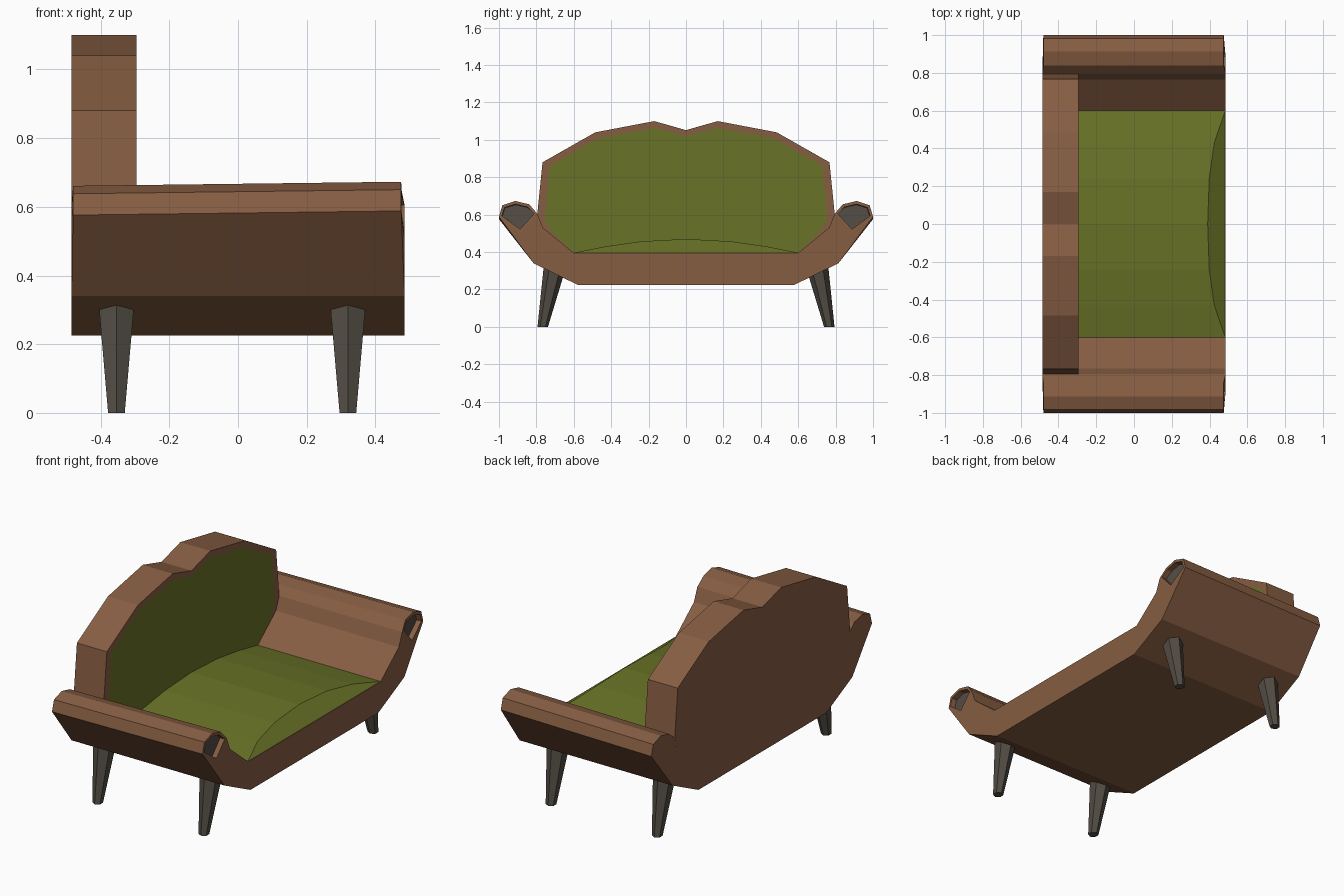
import bpy, bmesh, math
from mathutils import Vector

if "Cube" in bpy.data.objects:
    bpy.data.objects.remove(bpy.data.objects["Cube"])


def material(name, rgb):
    m = bpy.data.materials.new(name)
    m.diffuse_color = (*rgb, 1)
    m.use_nodes = True
    m.node_tree.nodes["Principled BSDF"].inputs["Base Color"].default_value = m.diffuse_color
    return m


LEATHER = material("brown_leather", (0.24, 0.11, 0.055))
FABRIC = material("green_fabric", (0.14, 0.17, 0.02))
DARK = material("dark_wood", (0.085, 0.073, 0.058))


def finish(bm, name, mats):
    bmesh.ops.recalc_face_normals(bm, faces=bm.faces)
    me = bpy.data.meshes.new(name)
    bm.to_mesh(me)
    bm.free()
    for m in mats:
        me.materials.append(m)
    ob = bpy.data.objects.new(name, me)
    bpy.context.collection.objects.link(ob)
    return ob


def mirrored(half):
    """Full loop from a +y half profile; points on y = 0 are not repeated."""
    return half + [(-p[0], *p[1:]) for p in reversed(half) if p[0] != 0]


def bridge(bm, a, b):
    n = len(a)
    for i in range(n):
        bm.faces.new((a[i], a[(i + 1) % n], b[(i + 1) % n], b[i]))


# Body: tub profile with rolled arms, dark recessed plugs at the arm fronts
half = [(0.58, 0.225), (0.815, 0.34), (1.0, 0.588), (0.982, 0.65), (0.912, 0.673),
        (0.838, 0.655), (0.795, 0.605), (0.765, 0.53), (0.6, 0.395)]
loop = mirrored(half)
bm = bmesh.new()
roll = range(2, 6)
n = len(loop)
is_roll = [i in roll or (n - 1 - i) in roll for i in range(n)]
front = [bm.verts.new((0.475 if r else 0.485, y, z)) for (y, z), r in zip(loop, is_roll)]
rear = [bm.verts.new((-0.48 if r else -0.485, y, z - (0.012 if r else 0)))
        for (y, z), r in zip(loop, is_roll)]
bridge(bm, front, rear)
bm.faces.new(rear)
cr, cl = [bm.verts.new((0.485, s * 0.885, 0.505)) for s in (1, -1)]
bm.faces.new(front[:3] + [cr] + front[6:12] + [cl] + front[15:])
plugs = [bm.faces.new(front[2:7] + [cr]), bm.faces.new(front[11:16] + [cl])]
bmesh.ops.recalc_face_normals(bm, faces=bm.faces)
bmesh.ops.inset_individual(bm, faces=plugs, thickness=0.017)
bmesh.ops.inset_individual(bm, faces=plugs, thickness=0.001, depth=-0.03)
for f in plugs:
    f.material_index = 1
finish(bm, "sofa_body", [LEATHER, DARK])

# Backrest: scalloped outline with an inset fabric panel
outer = mirrored([(0.6, 0.39), (0.77, 0.53), (0.795, 0.605), (0.767, 0.88),
                  (0.485, 1.04), (0.17, 1.1), (0, 1.052)])
inner = mirrored([(0.597, 0.392), (0.715, 0.505), (0.755, 0.57), (0.73, 0.86),
                  (0.47, 1.008), (0.165, 1.064), (0, 1.02)])
bm = bmesh.new()
b, f, p = [[bm.verts.new((x, y, z)) for y, z in pts]
           for x, pts in ((-0.485, outer), (-0.295, outer), (-0.295, inner))]
bm.faces.new(b)
bridge(bm, b, f)
bridge(bm, f, p)
bm.faces.new(p).material_index = 1
finish(bm, "backrest", [LEATHER, FABRIC])

# Seat cushion: crowned across y, sloping down to the front edge
crown = mirrored([(0.6, 0.396, 0.483), (0.43, 0.43, 0.425), (0.24, 0.457, 0.398),
                  (0, 0.47, 0.39)])
bm = bmesh.new()
back = [bm.verts.new((-0.3, y, z)) for y, z, x in crown]
edge = [bm.verts.new((x, y, z)) for y, z, x in crown]
for i in range(len(crown) - 1):
    bm.faces.new((back[i], back[i + 1], edge[i + 1], edge[i]))
bm.faces.new(edge)
finish(bm, "seat_cushion", [FABRIC])

# Legs: tapered hexagons splayed outwards
for x, place in ((-0.354, "back"), (0.32, "front")):
    for s, side in ((1, "left"), (-1, "right")):
        bm = bmesh.new()
        rings = []
        for y, z, r in ((0.766, 0, 0.028), (0.697, 0.34, 0.062)):
            rings.append([bm.verts.new((x + r * math.sin(a), s * y + r * math.cos(a), z))
                          for a in [k * math.pi / 3 for k in range(6)]])
        bridge(bm, *rings)
        for r in rings:
            bm.faces.new(r)
        finish(bm, f"{place}_{side}_leg", [DARK])
